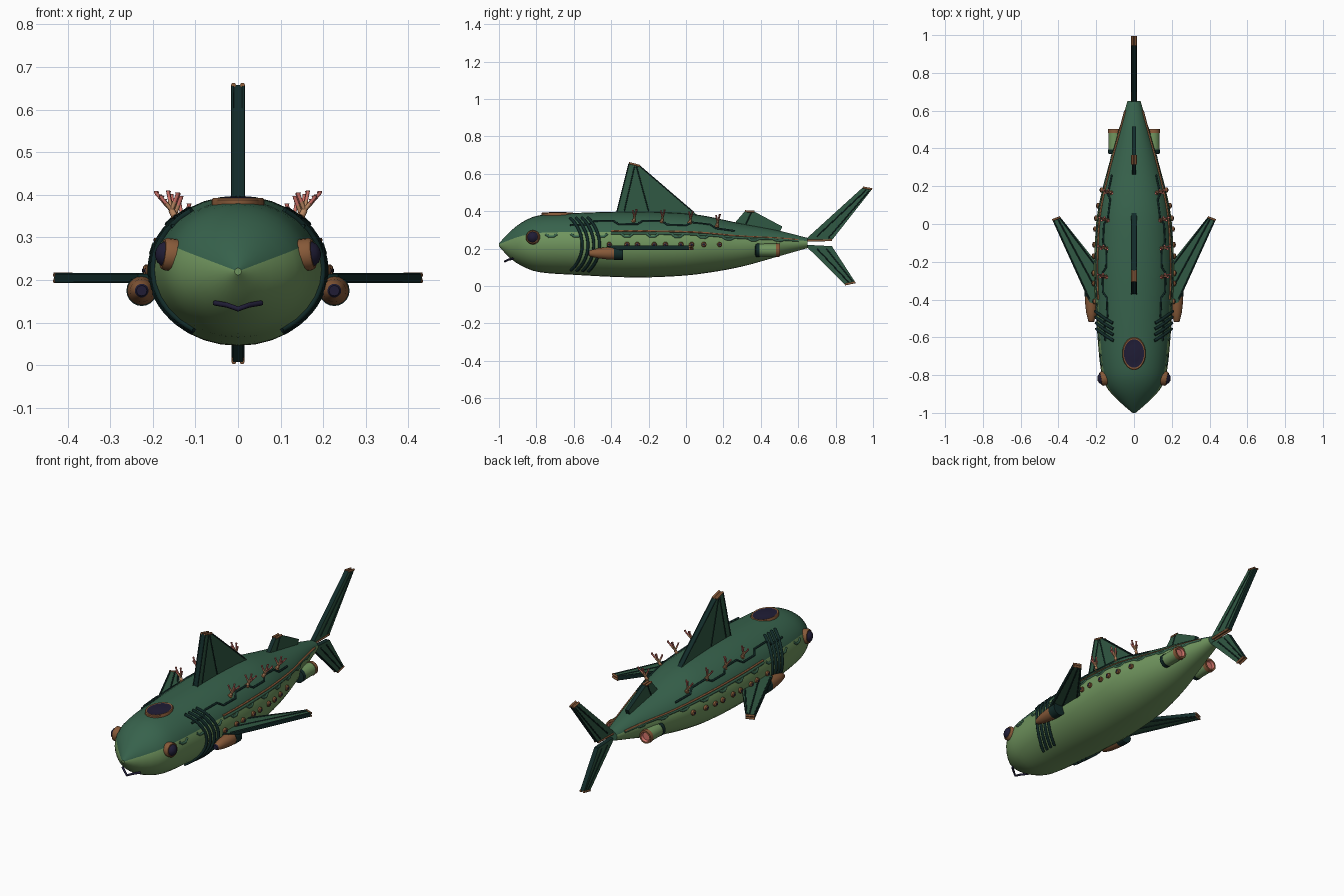
import bpy, bmesh, math
from mathutils import Vector

if "Cube" in bpy.data.objects:
    bpy.data.objects.remove(bpy.data.objects["Cube"])

def mat(name, c):
    m = bpy.data.materials.new(name)
    m.diffuse_color = (*c, 1)
    m.use_nodes = True
    m.node_tree.nodes["Principled BSDF"].inputs["Base Color"].default_value = m.diffuse_color
    return m

HULL = mat("hull_green", (.038, .122, .072))
BELLY = mat("belly_green", (.162, .30, .112))
DARK = mat("dark_teal", (.006, .024, .022))
FIN = mat("fin_green", (.03, .098, .056))
COPPER = mat("copper", (.24, .10, .04))
NAVY = mat("navy_glass", (.014, .012, .036))
PINK = mat("coral_pink", (.66, .18, .15))
TAN = mat("coral_tan", (.48, .24, .12))

def finish(name, bm, mats, smooth=True, angle=40):
    bmesh.ops.recalc_face_normals(bm, faces=bm.faces[:])
    me = bpy.data.meshes.new(name)
    bm.to_mesh(me)
    bm.free()
    for m in mats:
        me.materials.append(m)
    ob = bpy.data.objects.new(name, me)
    bpy.context.collection.objects.link(ob)
    if smooth:
        bpy.ops.object.select_all(action='DESELECT')
        ob.select_set(True)
        bpy.context.view_layer.objects.active = ob
        bpy.ops.object.shade_smooth_by_angle(angle=math.radians(angle))
    return ob

# hull stations: y, top z, bottom z, half width
ST = [(-1, .228, .212, .008), (-.94, .292, .148, .078), (-.87, .345, .103, .142), (-.79, .377, .075, .172),
      (-.6, .39, .06, .193), (-.3, .398, .046, .21), (-.1, .394, .05, .207), (.07, .38, .064, .192),
      (.29, .335, .102, .14), (.5, .295, .16, .078), (.65, .257, .203, .035)]

def station(y):
    y = min(max(y, -1), .65)
    i = max(k for k in range(len(ST) - 1) if ST[k][0] <= y)
    a, b = ST[i], ST[i + 1]
    p, n = ST[max(i - 1, 0)], ST[min(i + 2, len(ST) - 1)]
    h = b[0] - a[0]
    t = (y - a[0]) / h
    out = []
    for k in (1, 2, 3):
        m0 = (b[k] - p[k]) / (b[0] - p[0]) * h
        m1 = (n[k] - a[k]) / (n[0] - a[0]) * h
        out.append((2*t**3 - 3*t*t + 1)*a[k] + (t**3 - 2*t*t + t)*m0 + (3*t*t - 2*t**3)*b[k] + (t**3 - t*t)*m1)
    return out

def surf(y, deg, off=0.0, s=1):
    """Point on the hull at angle deg above the waterline."""
    top, bot, w = station(y)
    a = math.radians(deg)
    return Vector((s*(w + off)*math.cos(a), y, (top + bot)/2 + ((top - bot)/2 + off)*math.sin(a)))

def hull():
    bm = bmesh.new()
    N = 32
    ys = [-1, -.985] + [-.97 + .03*i for i in range(54)] + [.65]
    rings = [[bm.verts.new(surf(y, 360*j/N)) for j in range(N)] for y in ys]
    for a, b in zip(rings, rings[1:]):
        for j in range(N):
            f = bm.faces.new((a[j], a[(j+1) % N], b[(j+1) % N], b[j]))
            f.material_index = 0 if 2 <= j < 14 else 1
    bm.faces.new(rings[0]).material_index = 1
    bm.faces.new(rings[-1])
    finish("hull", bm, [HULL, BELLY])
hull()

def lathe(name, prof, center, axis, mats, idx, scale=(1, 1), n=20):
    """Turned part; prof = (height, radius), idx = material per band."""
    bm = bmesh.new()
    q = Vector(axis).to_track_quat('Z', 'Y')
    c = Vector(center)
    rings = []
    for h, r in prof:
        rings.append([bm.verts.new(c + q @ Vector((scale[0]*r*math.cos(2*math.pi*j/n),
                      scale[1]*r*math.sin(2*math.pi*j/n), h))) for j in range(n)])
    for k, (a, b) in enumerate(zip(rings, rings[1:])):
        for j in range(n):
            bm.faces.new((a[j], a[(j+1) % n], b[(j+1) % n], b[j])).material_index = idx[k]
    bm.faces.new(rings[0]).material_index = idx[0]
    bm.faces.new(rings[-1]).material_index = idx[-1]
    return finish(name, bm, mats)

def tube(name, pts, r, m, res=2, spline='POLY', radii=None):
    cu = bpy.data.curves.new(name, 'CURVE')
    cu.dimensions = '3D'
    cu.bevel_depth = r
    cu.bevel_resolution = res
    cu.use_fill_caps = True
    sp = cu.splines.new('POLY')
    sp.points.add(len(pts) - 1)
    for i, p in enumerate(pts):
        sp.points[i].co = (*p, 1)
        sp.points[i].radius = radii[i] if radii else 1
    tmp = bpy.data.objects.new(name + "_path", cu)
    bpy.context.collection.objects.link(tmp)
    me = bpy.data.meshes.new_from_object(tmp.evaluated_get(bpy.context.evaluated_depsgraph_get()))
    bpy.data.objects.remove(tmp)
    me.materials.clear()
    me.materials.append(m)
    me.name = name
    ob = bpy.data.objects.new(name, me)
    bpy.context.collection.objects.link(ob)

def fin(name, pts, th, place, tip, ribs):
    """Flat fin: green sides, dark rim, copper on the tip edges, thin ribs."""
    bm = bmesh.new()
    n = len(pts)
    a = [bm.verts.new(place(u, v, th)) for u, v in pts]
    b = [bm.verts.new(place(u, v, -th)) for u, v in pts]
    bm.faces.new(a)
    bm.faces.new(b)
    for i in range(n):
        bm.faces.new((a[i], a[(i+1) % n], b[(i+1) % n], b[i])).material_index = 2 if i in tip else 1
    finish(name, bm, [FIN, DARK, COPPER], smooth=False)
    for side in (1, -1):
        for k, (p, q) in enumerate(ribs):
            tube(f"{name}_rib", [place(*p, side*th), place(*q, side*th)], .0035, DARK, 1)
        for i in tip:
            tube(f"{name}_tip_trim", [place(*pts[i], side*th*.8), place(*pts[(i+1) % n], side*th*.8)], .006, COPPER, 1)

def upright(u, v, t):
    return Vector((t, u, v))

# dorsal fins
fin("dorsal_fin", [(-.375, .38), (-.305, .658), (-.245, .642), (.065, .375)], .013, upright, [1],
    [((-.33, .4), (-.275, .64)), ((-.2, .4), (-.265, .64)), ((-.37, .395), (-.305, .655)), ((.04, .395), (-.245, .64))])
fin("rear_dorsal_fin", [(.25, .325), (.315, .4), (.365, .398), (.515, .318), (.5, .285)], .011, upright, [1],
    [((.32, .33), (.35, .395))])
# tail lobes
fin("upper_tail_fin", [(.64, .25), (.945, .527), (.995, .518), (.78, .245), (.645, .243)], .012, upright, [1, 3],
    [((.7, .265), (.965, .515)), ((.76, .255), (.98, .51))])
fin("lower_tail_fin", [(.64, .215), (.85, .008), (.905, .02), (.78, .213), (.645, .22)], .012, upright, [1],
    [((.7, .2), (.87, .02)), ((.75, .2), (.89, .025))])

for s, side in ((1, "right"), (-1, "left")):
    # pectoral fin with its root pod
    fin(f"{side}_pectoral_fin", [(.17, -.43), (.235, -.415), (.432, .02), (.39, .036), (.17, -.24)], .009,
        lambda u, v, t, s=s: Vector((s*u, v, .205 + t)), [2],
        [((.235, -.4), (.427, .02)), ((.21, -.33), (.405, .03)), ((.19, -.24), (.392, .032))])
    lathe(f"{side}_fin_pod", [(-.17, .012), (-.165, .016), (-.12, .027), (-.06, .034), (-.035, .034), (-.035, .036), (.012, .036), (.012, .02)],
          (s*.226, -.35, .175), (0, 1, 0), [COPPER, DARK, NAVY], [2, 0, 0, 0, 1, 1, 1])
    # eye with copper ring and glass dome
    lathe(f"{side}_eye", [(-.02, .038), (.008, .038), (.014, .034), (.014, .029), (.024, .022), (.03, .01), (.031, .003)],
          (s*.163, -.818, .26), (s*.95, -.18, .12), [COPPER, NAVY], [0, 0, 0, 1, 1, 1])
    # gill slits
    for k in range(4):
        tube(f"{side}_gill", [surf(-.615 + .031*k + .06*math.cos(math.radians(a*1.6)), a - 2, .002, s)
                              for a in range(-56, 61, 6)], .008, DARK)
    # portholes
    for y in (-.41, -.315, -.26, -.17, -.11, -.027, .03, .096, .18):
        lathe(f"{side}_porthole", [(-.01, .014), (.008, .014), (.012, .01), (.012, .007), (.015, .002)],
              surf(y, 1, 0, s) + Vector((0, 0, .222 - surf(y, 1)[2])), (s, 0, 0), [COPPER, NAVY], [0, 0, 0, 1], n=12)
    # waterline trim and hanging growth below it
    ys = [-.4 + .05*i for i in range(21)]
    tube(f"{side}_waterline_trim", [surf(y, 24, .001, s) for y in ys], .0055, COPPER, 1)
    tube(f"{side}_waterline_band", [surf(y, 20, -.002, s) for y in ys], .0075, HULL, 1)
    for i in range(10):
        y = -.72 + .135*i
        tube(f"{side}_growth", [surf(y + d, 19 - (5 if abs(d) < .02 else 0), -.003, s)
                                for d in (-.03, -.012, .012, .03)], .008, HULL, 1)
    # stepped panel seam
    seam = []
    for i in range(7):
        y = -.62 + .13*i
        seam += [(y, 46 if i % 2 else 38), (y + .1, 46 if i % 2 else 38)]
    tube(f"{side}_panel_seam", [surf(y, a, .001, s) for y, a in seam], .0055, DARK, 1)
    # coral clusters
    for y in (-.28, -.13, .02, .165):
        base = surf(y, 45, -.004, s)
        fork = base + Vector((s*.01, .004, .02))
        lathe(f"{side}_coral_base", [(-.008, .013), (.006, .012), (.01, .006)], base, (s*.6, 0, .8), [COPPER], [0, 0], n=10)
        tube(f"{side}_coral_stem", [base, fork], .008, TAN)
        for dx, dy, dz in ((-.014, -.008, .037), (.008, .012, .042), (.024, -.006, .03), (.036, .01, .04)):
            tip = fork + Vector((s*dx, dy, dz))
            mid = fork.lerp(tip, .55)
            tube(f"{side}_coral_branch", [fork, mid], .005, TAN, 1)
            tube(f"{side}_coral_tip", [mid, tip, tip + Vector((0, 0, .005))], .0045, PINK, 1, radii=[1, 1, 1.3])
    # rear thruster
    lathe(f"{side}_thruster", [(0, .025), (.004, .036), (.024, .036), (.024, .034), (.112, .034), (.112, .037), (.132, .035), (.132, .026), (.118, .022)],
          (s*.102, .37, .192), (0, 1, 0), [DARK, BELLY, COPPER, PINK], [0, 0, 0, 1, 2, 2, 2, 3])

# cockpit canopy
lathe("cockpit", [(-.02, 1), (.004, 1), (.008, .95), (.006, .86), (.011, .5), (.012, .1)], (0, -.686, .384), (0, 0, 1),
      [COPPER, NAVY], [0, 0, 0, 1, 1], scale=(.062, .087), n=36)
# mouth bar and nose knob
tube("mouth", [(-.055, -.925, .146), (-.025, -.95, .141), (0, -.967, .132), (.025, -.95, .141), (.055, -.925, .146)],
     .006, NAVY)
lathe("nose_tip", [(-.01, .011), (.006, .01), (.01, .004)], (0, -.99, .22), (0, -1, 0), [BELLY], [0, 0], n=12)
